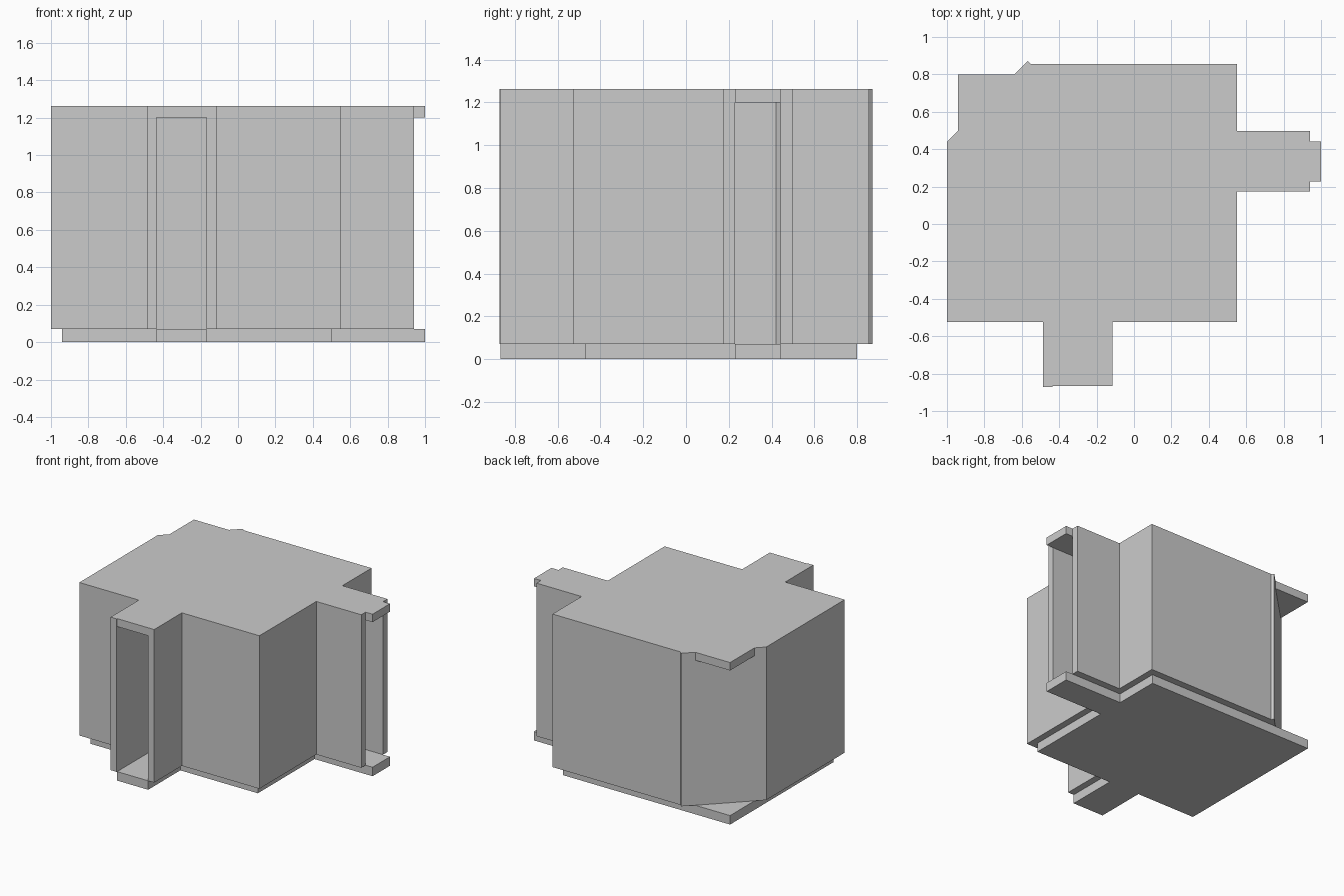
import bpy, bmesh

if "Cube" in bpy.data.objects:
    bpy.data.objects.remove(bpy.data.objects["Cube"])

SLAB = 0.07            # floor thickness
CEIL, TOP = 1.20, 1.262


def prism(name, points, z0, z1):
    """Extrude a flat outline (counter-clockwise) from z0 to z1."""
    bm = bmesh.new()
    face = bm.faces.new([bm.verts.new((x, y, z0)) for x, y in points])
    ext = bmesh.ops.extrude_face_region(bm, geom=[face])
    verts = [g for g in ext["geom"] if isinstance(g, bmesh.types.BMVert)]
    bmesh.ops.translate(bm, verts=verts, vec=(0, 0, z1 - z0))
    bmesh.ops.recalc_face_normals(bm, faces=bm.faces)
    mesh = bpy.data.meshes.new(name)
    bm.to_mesh(mesh)
    bm.free()
    obj = bpy.data.objects.new(name, mesh)
    bpy.context.collection.objects.link(obj)
    return obj


def rect(x0, x1, y0, y1):
    return [(x0, y0), (x1, y0), (x1, y1), (x0, y1)]


# Floor and ceiling share the plan of the room with its two passages
plan = [(-0.94, -0.47), (-0.435, -0.47), (-0.435, -0.866), (-0.168, -0.866),
        (-0.168, -0.47), (0.5, -0.47), (0.5, 0.228), (1.0, 0.228),
        (1.0, 0.442), (0.5, 0.442), (0.5, 0.80), (-0.94, 0.80)]
prism("floor", plan, 0, SLAB)
prism("ceiling", plan, CEIL, TOP)

# Straight walls stand just outside the plan: x0, x1, y0, y1
walls = {
    "left_wall": (-1.0, -0.94, -0.47, 0.44),
    "front_wall_left": (-1.0, -0.435, -0.525, -0.47),
    "front_wall_right": (-0.168, 0.552, -0.525, -0.47),
    "front_passage_left_wall": (-0.487, -0.435, -0.872, -0.525),
    "front_passage_right_wall": (-0.168, -0.116, -0.866, -0.525),
    "right_wall_front": (0.5, 0.552, -0.47, 0.175),
    "right_passage_front_wall": (0.5, 0.94, 0.175, 0.228),
    "right_passage_back_wall": (0.5, 0.94, 0.442, 0.497),
    "right_wall_back": (0.5, 0.552, 0.497, 0.855),
    "back_wall": (-0.57, 0.5, 0.80, 0.855),
}
for name, size in walls.items():
    prism(name, rect(*size), SLAB, TOP)

# Diagonal wall cutting off the back left corner
prism("diagonal_wall", [(-1.0, 0.44), (-0.96, 0.40), (-0.53, 0.832), (-0.568, 0.872)],
      SLAB, TOP)
